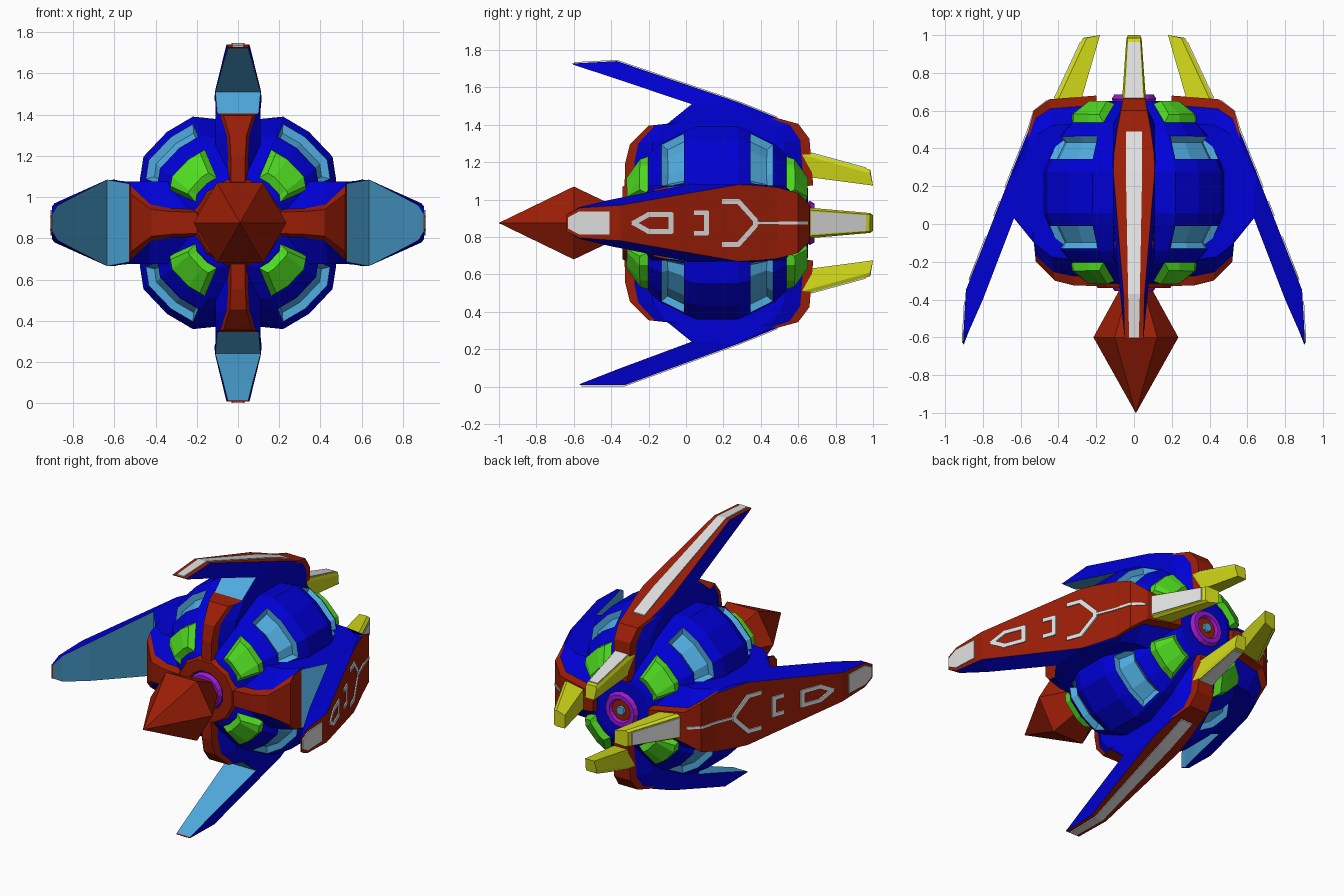
import bpy, bmesh, math
from mathutils import Vector

cube = bpy.data.objects.get("Cube")
if cube:
    bpy.data.objects.remove(cube, do_unlink=True)

COLOURS = {
    "blue": (0.0, 0.0, 0.68), "red": (0.33, 0.013, 0.002),
    "light_blue": (0.08, 0.41, 0.74), "green": (0.08, 0.72, 0.015),
    "yellow": (0.65, 0.71, 0.01), "white": (0.74, 0.74, 0.74),
    "purple": (0.33, 0.01, 0.64)}
NAMES = list(COLOURS)
MATS = []
for name, rgb in COLOURS.items():
    m = bpy.data.materials.new(name)
    m.use_nodes = True
    m.diffuse_color = (*rgb, 1)
    m.node_tree.nodes["Principled BSDF"].inputs["Base Color"].default_value = (*rgb, 1)
    MATS.append(m)
IDX = {n: i for i, n in enumerate(NAMES)}

CENTRE = Vector((0, 0, 0.875))
X, Z = Vector((1, 0, 0)), Vector((0, 0, 1))
SIDES = {"top": (Z, X), "bottom": (-Z, X), "left": (X, Z), "right": (-X, Z)}


def place(side, y, r, v):
    """Point at length y, distance r from the long axis, sideways v."""
    u, t = SIDES[side]
    return CENTRE + Vector((0, y, 0)) + u * r + t * v


def finish(name, bm):
    bmesh.ops.recalc_face_normals(bm, faces=bm.faces)
    mesh = bpy.data.meshes.new(name)
    bm.to_mesh(mesh)
    bm.free()
    for m in MATS:
        mesh.materials.append(m)
    ob = bpy.data.objects.new(name, mesh)
    bpy.context.collection.objects.link(ob)
    return ob


def loft(bm, rings, colour, closed=False):
    """Join rings of points; colour(i, k) names the colour of each face."""
    vs = [[bm.verts.new(p) for p in ring] for ring in rings]
    n = len(rings[0])
    for i in range(len(vs) if closed else len(vs) - 1):
        a, b = vs[i], vs[(i + 1) % len(vs)]
        for k in range(n):
            j = (k + 1) % n
            f = bm.faces.new((a[k], a[j], b[j], b[k]))
            f.material_index = IDX[colour(i, k)]
    if not closed:
        for i in (0, -1):
            bm.faces.new(vs[i]).material_index = IDX[colour(0 if i == 0 else len(vs) - 2, n - 1)]


def lathe(profile, spokes, colour, closed=False):
    """Sweep a (y, r) profile round the axis through spokes of (degrees, scale)."""
    bm = bmesh.new()
    rings = []
    for y, r in profile:
        rings.append([CENTRE + Vector((r * s * math.cos(math.radians(a)), y,
                                       r * s * math.sin(math.radians(a)))) for a, s in spokes])
    loft(bm, rings, lambda i, k: colour, closed)
    return bm


def even(n, turn=0):
    return [(turn + 360 * k / n, 1) for k in range(n)]


# Hull of four bulging quarters with raised green panels and recessed windows
MID = 0.167
quarter = [(12, 0.87), (24, 0.93), (35, 1), (52, 1), (67, 1), (78, 0.92)]
spokes = quarter + [(180 - a, s) for a, s in reversed(quarter)]
spokes += [(a + 180, s) for a, s in spokes]
half = [(0.485, 0.2), (0.475, 0.235), (0.365, 0.4), (0.31, 0.455), (0.165, 0.535), (0.11, 0.56)]
hull_profile = [(MID - y, r) for y, r in half] + [(MID + y, r) for y, r in reversed(half)]
bm = lathe(hull_profile, spokes, "blue")
bmesh.ops.recalc_face_normals(bm, faces=bm.faces)


def panel_faces(lo, hi):
    found = []
    for f in bm.faces:
        c = f.calc_center_median() - CENTRE
        off = math.degrees(math.atan2(abs(c.z), abs(c.x)))
        if len(f.verts) == 4 and 24 < off < 67 and lo < abs(c.y - MID) < hi:
            found.append(f)
    return found


for lo, hi, border, slope, depth, colour in (
        (0.4, 0.45, 0.01, 0.025, 0.035, "green"), (0.2, 0.28, 0.014, 0.018, -0.035, "light_blue")):
    region = panel_faces(lo, hi)
    bmesh.ops.inset_region(bm, faces=region, thickness=border, use_even_offset=True)
    rim = bmesh.ops.inset_region(bm, faces=region, thickness=slope, depth=depth, use_even_offset=True)
    for f in region + rim["faces"]:
        f.material_index = IDX[colour]
finish("hull", bm)

# Wings: outer edge and inner edge stations as (y, r, half width)
ROOT_OUT = [(0.28, 0.645), (0.38, 0.605), (0.49, 0.56), (0.6, 0.53), (0.66, 0.45), (0.68, 0.2)]
ROOT_IN = [(0.03, 0.635), (-0.1, 0.53), (-0.2, 0.52), (-0.3, 0.42), (-0.325, 0.32), (-0.33, 0.15)]
UPRIGHT = {
    "out": [(-0.61, 0.852, 0.05), (-0.37, 0.865, 0.056)],
    "in": [(-0.6, 0.845, 0.05), (-0.4, 0.78, 0.07)],
    "w_out": (0.11, 0.105, 0.09, 0.07, 0.06, 0.05),
    "w_in": (0.11, 0.1, 0.07, 0.04, 0.035, 0.035),
    "shoulder": (0.11, 0.085, 0.055, 0.048, 0.048), "root": 0.11}
LOWER = dict(UPRIGHT, out=[(-0.57, 0.866, 0.05), (-0.325, 0.866, 0.056)])
LOWER["in"] = [(-0.565, 0.86, 0.05), (-0.36, 0.78, 0.07)]
LEVEL = {
    "out": [(-0.64, 0.905, 0.045), (-0.57, 0.902, 0.08), (-0.35, 0.89, 0.095)],
    "in": [(-0.635, 0.9, 0.045), (-0.57, 0.875, 0.085), (-0.4, 0.8, 0.125)],
    "w_out": (0.205, 0.2, 0.19, 0.16, 0.1, 0.06),
    "w_in": (0.21, 0.19, 0.14, 0.065, 0.055, 0.05),
    "shoulder": (0.2, 0.18, 0.09, 0.07, 0.065), "root": 0.2}
FRACS = (0, 0.05, 0.14, 0.86, 0.95, 1)


def outer_chain(shape):
    return shape["out"] + [(*p, w) for p, w in zip(ROOT_OUT, shape["w_out"])]


def wing(side, shape):
    outer = outer_chain(shape)
    inner = shape["in"] + [(*p, w) for p, w in zip(ROOT_IN, shape["w_in"])]
    tips, root = len(shape["out"]), shape["root"]
    rings = []
    for i, (o, n) in enumerate(zip(outer, inner)):
        row = [Vector(o).lerp(Vector(n), f) for f in FRACS]
        if i > tips:
            s = shape["shoulder"][i - tips - 1]
            row[1].z = max(s, o[2] + 0.01)
            row[2].z = row[3].z = root
            row[4].z = s
        rings.append([place(side, *p) for p in row] +
                     [place(side, p.x, p.y, -p.z) for p in reversed(row)])

    def colour(i, k):
        at = i - tips
        if k == 11 or (k in (0, 10) and at >= 2) or (k in (4, 6) and at >= 1):
            return "red"
        if k == 5:
            return "light_blue" if at < 1 else "red"
        return "blue"
    b = bmesh.new()
    loft(b, rings, colour)
    finish(side + "_wing", b)


def surface(shape, y):
    chain = outer_chain(shape)
    for a, b in zip(chain, chain[1:]):
        if a[0] <= y <= b[0]:
            return a[1] + (b[1] - a[1]) * (y - a[0]) / (b[0] - a[0])
    return chain[-1][1]


def plate(name, side, shape, stations):
    """Thin white plate on the wing face; stations are (y, half width)."""
    b = bmesh.new()
    rings = []
    for y, w in stations:
        r = surface(shape, y)
        rings.append([place(side, y, r + d, v) for d, v in
                      ((0.007, -w), (0.007, w), (-0.001, w), (-0.001, -w))])
    loft(b, rings, lambda i, k: "white")
    finish(name, b)


def trim(name, side, shape, path, width=0.026):
    """Thin white line following a path of (y, v) on the wing face."""
    b = bmesh.new()
    for p, q in zip(path, path[1:]):
        p, q = Vector(p), Vector(q)
        d = (q - p).normalized() * width / 2
        n = Vector((-d.y, d.x))
        ends = [[c + n, c - n] for c in (p - d * 0.6, q + d * 0.6)]
        loft(b, [[place(side, s.x, surface(shape, s.x) + h, s.y) for s, h in
                  ((e[0], 0.008), (e[1], 0.008), (e[1], -0.001), (e[0], -0.001))]
                 for e in ends], lambda i, k: "white")
    finish(name, b)


def prong(side, base, tip, w0, w1):
    """Tapered yellow tail prong with a white plate on its outer face."""
    b = bmesh.new()
    rings = []
    for y0, y1, (lo, hi), w in ((0.62, 0.62, base, w0), (1.0, 0.985, tip, w1)):
        rings.append([place(side, y, r, v) for y, r, v in
                      ((y0, lo, -w * 0.8), (y0, lo, w * 0.8), (y1, hi - 0.02, w), (y1, hi, w * 0.85),
                       (y1, hi, -w * 0.85), (y1, hi - 0.02, -w))])
    loft(b, rings, lambda i, k: "yellow")
    finish(side + "_prong", b)
    b = bmesh.new()
    rings = []
    for t in (0.13, 0.94):
        y, r, w = 0.62 + 0.365 * t, base[1] + (tip[1] - base[1]) * t, (w0 + (w1 - w0) * t) * 0.75
        rings.append([place(side, y, r + d, v) for d, v in
                      ((0.006, -w), (0.006, w), (-0.001, w), (-0.001, -w))])
    loft(b, rings, lambda i, k: "white")
    finish(side + "_prong_plate", b)


for side, shape in (("top", UPRIGHT), ("bottom", LOWER)):
    wing(side, shape)
    start, bend = shape["out"][0][0], shape["out"][1][0]
    plate(side + "_stripe", side, shape,
          [(start + 0.01, 0.026), (bend, 0.031), (0.28, 0.043), (0.38, 0.043), (0.49, 0.042)])
    prong(side, (0.25, 0.385), (0.2, 0.285), 0.066, 0.04)

for side in ("left", "right"):
    wing(side, LEVEL)
    plate(side + "_tip_plate", side, LEVEL, [(-0.63, 0.03), (-0.57, 0.062), (-0.41, 0.062)])
    trim(side + "_arrow_trim", side, LEVEL,
         [(-0.28, 0), (-0.2, 0.045), (-0.08, 0.045), (-0.08, -0.045), (-0.2, -0.045), (-0.28, 0)])
    trim(side + "_bracket_trim", side, LEVEL,
         [(0.05, 0.055), (0.11, 0.055), (0.11, -0.055), (0.05, -0.055)])
    trim(side + "_fork_trim", side, LEVEL,
         [(0.2, 0.115), (0.28, 0.115), (0.37, 0.015), (0.37, -0.015), (0.28, -0.115), (0.2, -0.115)])
    trim(side + "_line_trim", side, LEVEL, [(0.37, 0), (0.49, 0), (0.6, 0), (0.65, 0)], 0.016)
    prong(side, (0.29, 0.44), (0.18, 0.27), 0.085, 0.053)

# Nose spike, collar and tail ring along the axis
nose = finish("nose_spike", lathe([(-1, 0.001), (-0.6, 0.225), (-0.3, 0.06)], even(6), "red"))
nose.location.x = 0.01
finish("front_collar", lathe([(-0.3, 0.22), (-0.34, 0.2), (-0.34, 0.13), (-0.3, 0.12)],
                             even(12, 15), "red", True))
for name, y in (("front_ring", -0.33), ("tail_ring", 0.662)):
    tube = [(y + 0.028 * math.sin(a), 0.09 + 0.028 * math.cos(a))
            for a in (math.tau * k / 6 for k in range(6))]
    finish(name, lathe(tube, even(16), "purple", True))
finish("tail_socket", lathe([(0.64, 0.075), (0.67, 0.07)], even(16), "red"))
finish("tail_core", lathe([(0.65, 0.035), (0.685, 0.028)], even(8), "light_blue"))
